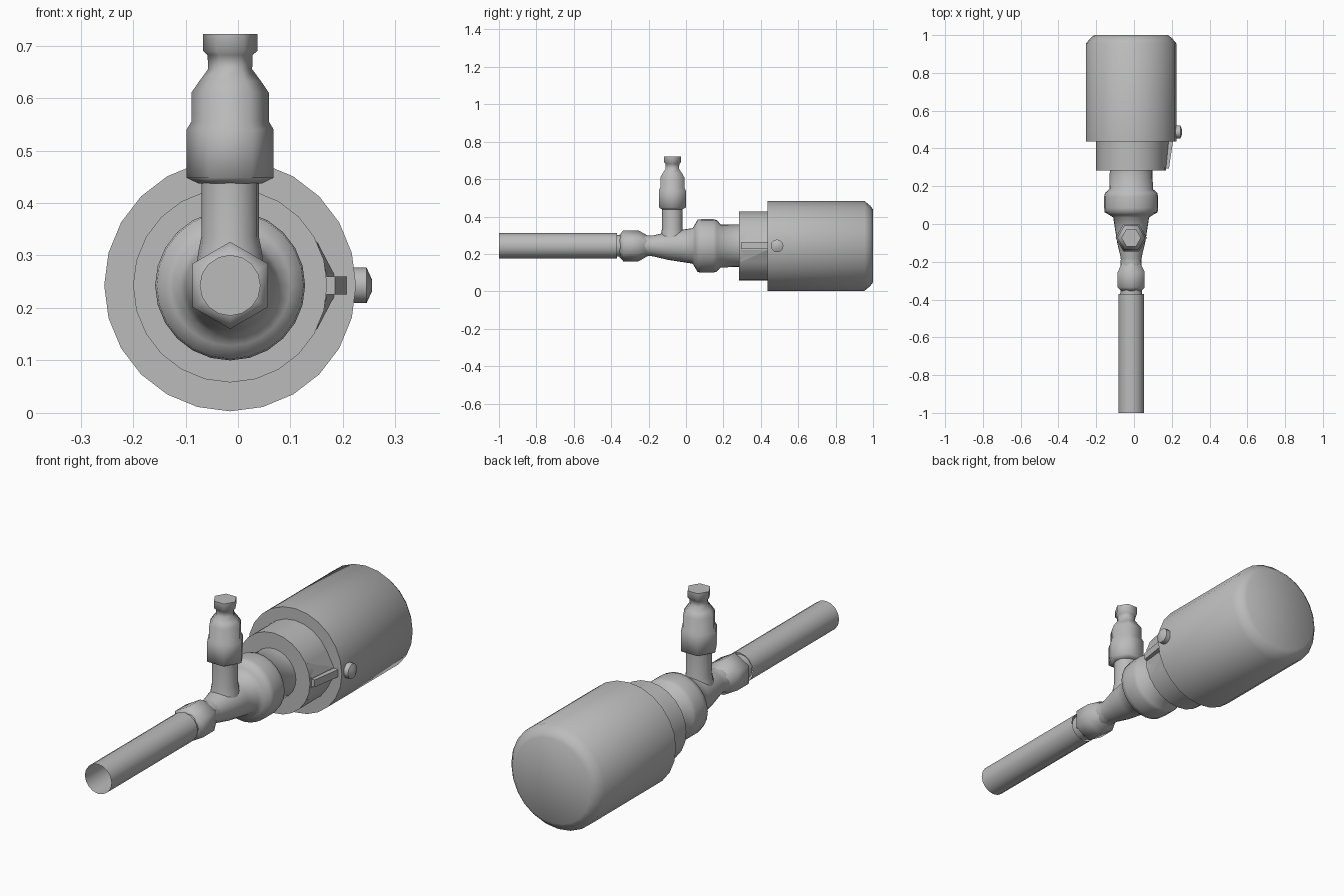
import bpy, bmesh, math
from mathutils import Matrix, Vector

cube = bpy.data.objects.get("Cube")
if cube:
    bpy.data.objects.remove(cube, do_unlink=True)

grey = bpy.data.materials.new("plain_grey")
grey.use_nodes = True
colour = (0.5, 0.5, 0.5, 1)
grey.diffuse_color = colour
grey.node_tree.nodes["Principled BSDF"].inputs["Base Color"].default_value = colour

AX, AZ = -0.015, 0.243          # main axis position
STEM_Y = -0.073

ALONG_Y = Matrix.Translation((AX, 0, AZ)) @ Matrix.Rotation(-math.pi / 2, 4, 'X')
ALONG_Z = Matrix.Translation((AX, STEM_Y, 0))
ALONG_X = Matrix.Translation((0, 0.487, AZ)) @ Matrix.Rotation(math.pi / 2, 4, 'Y')


def finish(name, bm, angle):
    bmesh.ops.recalc_face_normals(bm, faces=bm.faces)
    mesh = bpy.data.meshes.new(name)
    bm.to_mesh(mesh)
    bm.free()
    ob = bpy.data.objects.new(name, mesh)
    bpy.context.collection.objects.link(ob)
    mesh.materials.append(grey)
    bpy.ops.object.select_all(action='DESELECT')
    ob.select_set(True)
    bpy.context.view_layer.objects.active = ob
    if angle:
        bpy.ops.object.shade_smooth_by_angle(angle=math.radians(angle))
    return ob


def lathe(name, profile, sides, matrix, turn=0, angle=50, caps=True):
    """Revolve (position, radius) pairs about the matrix's local z axis."""
    bm = bmesh.new()
    rings = []
    for pos, rad in profile:
        ring = []
        for i in range(sides):
            a = 2 * math.pi * i / sides + turn
            ring.append(bm.verts.new(matrix @ Vector((rad * math.cos(a), rad * math.sin(a), pos))))
        rings.append(ring)
    for lo, hi in zip(rings, rings[1:]):
        for i in range(sides):
            j = (i + 1) % sides
            bm.faces.new((lo[i], lo[j], hi[j], hi[i]))
    if caps:
        bm.faces.new(rings[0][::-1])
        bm.faces.new(rings[-1])
    return finish(name, bm, angle)


def hull(name, points):
    bm = bmesh.new()
    for p in points:
        bm.verts.new(p)
    bmesh.ops.convex_hull(bm, input=bm.verts)
    bmesh.ops.dissolve_limit(bm, angle_limit=0.02, verts=bm.verts, edges=bm.edges)
    return finish(name, bm, 0)


# Open thin pipe
lathe("front_pipe", [(-1, 0.068), (-0.37, 0.068)], 16, ALONG_Y, caps=False)

# Hexagonal pipe nut with round necks
lathe("pipe_nut_neck", [(-0.38, 0.058), (-0.18, 0.055)], 16, ALONG_Y)
lathe("pipe_nut", [(-0.355, 0.06), (-0.335, 0.083), (-0.255, 0.083), (-0.205, 0.055)],
      6, ALONG_Y, turn=math.pi / 2, angle=62)

# Tapered body with bulged collar
lathe("valve_body", [(-0.21, 0.052), (-0.17, 0.057), (-0.1, 0.074), (-0.03, 0.085),
                     (0.035, 0.095), (0.048, 0.115), (0.062, 0.14), (0.085, 0.143),
                     (0.145, 0.143), (0.165, 0.138), (0.185, 0.115), (0.29, 0.113)],
      24, ALONG_Y, angle=65)

# Rear housing
lathe("housing_ring", [(0.283, 0.185), (0.44, 0.185)], 24, ALONG_Y)
lathe("housing_cap", [(0.437, 0.24), (0.955, 0.24), (0.985, 0.215), (1, 0.195)], 24, ALONG_Y,
      angle=60)

# Upright branch and its hexagonal fitting
lathe("branch_stem", [(0.27, 0.066), (0.31, 0.06), (0.335, 0.055), (0.45, 0.055)], 16, ALONG_Z)
lathe("branch_fitting", [(0.437, 0.06), (0.448, 0.083), (0.54, 0.083), (0.555, 0.074),
                         (0.61, 0.074), (0.632, 0.059), (0.655, 0.042),
                         (0.682, 0.043), (0.69, 0.052), (0.722, 0.052)],
      6, ALONG_Z, angle=62)

# Side latch: tapered ramp with a narrow rib
ramp = [(0.14, 0.295, AZ)]
rib = []
for s in (-1, 1):
    ramp += [(0.15, 0.437, AZ + s * 0.085), (0.183, 0.437, AZ + s * 0.022),
             (0.15, 0.295, AZ + s * 0.085), (0.169, 0.295, AZ + s * 0.022)]
    z = AZ + s * 0.017
    rib += [(0.15, 0.295, z), (0.15, 0.44, z), (0.185, 0.295, z), (0.207, 0.44, z)]
hull("latch_ramp", ramp)
hull("latch_rib", rib)

# Side button
lathe("side_button", [(0.21, 0.034), (0.245, 0.034), (0.255, 0.012)], 12, ALONG_X, angle=40)
